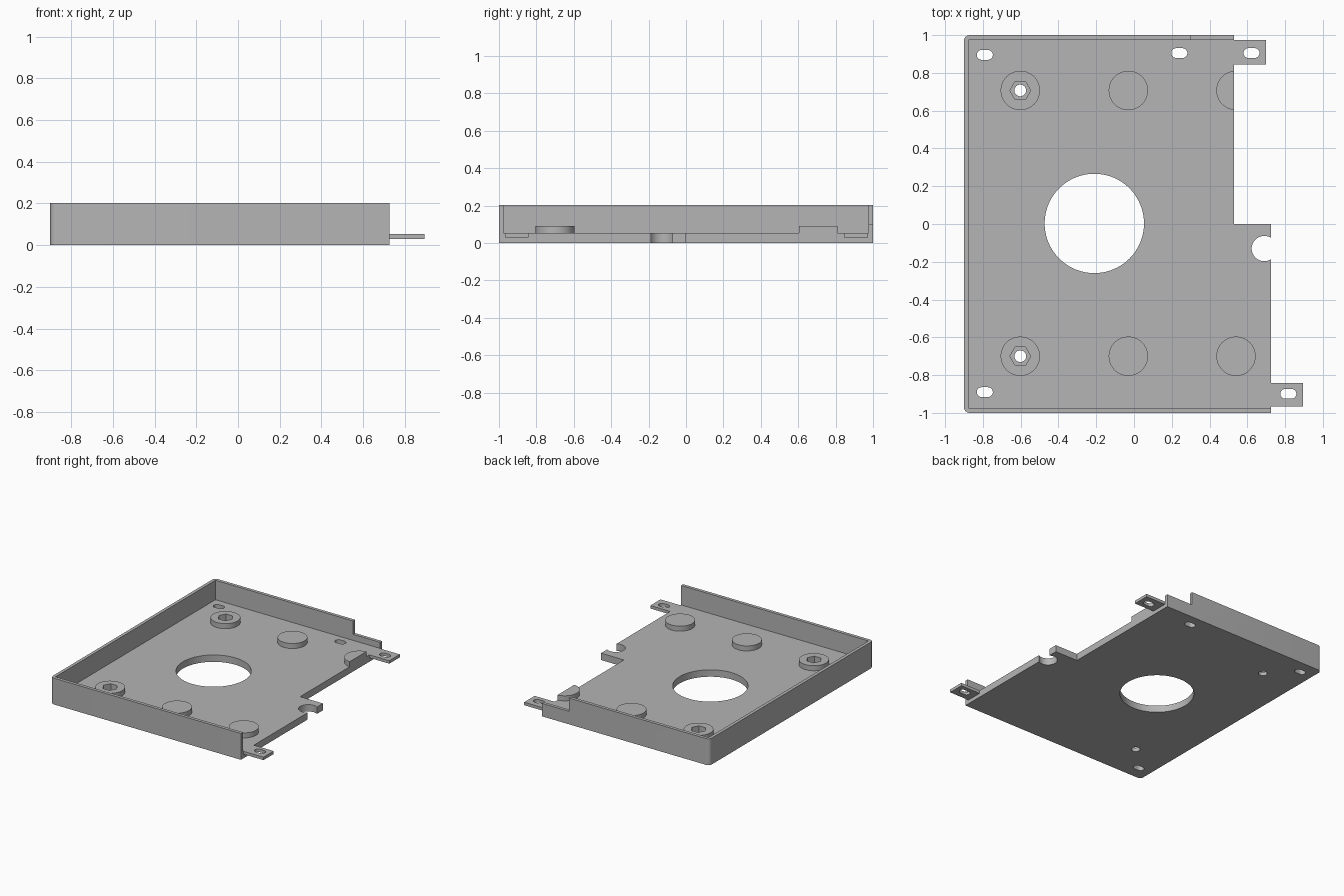
import bpy, bmesh, math

old = bpy.data.objects.get("Cube")
if old:
    bpy.data.objects.remove(old, do_unlink=True)

FLOOR, TOP, TAB_BASE, BOSS_TOP = 0.053, 0.203, 0.03, 0.092

grey = bpy.data.materials.new("light grey")
grey.use_nodes = True
colour = (0.46, 0.46, 0.46, 1)
grey.diffuse_color = colour
grey.node_tree.nodes["Principled BSDF"].inputs["Base Color"].default_value = colour


def prism(name, points, low, high):
    """Extrude a counter-clockwise outline from low to high."""
    bm = bmesh.new()
    face = bm.faces.new([bm.verts.new((x, y, low)) for x, y in points])
    result = bmesh.ops.extrude_face_region(bm, geom=[face])
    for item in result["geom"]:
        if isinstance(item, bmesh.types.BMVert):
            item.co.z = high
    bmesh.ops.recalc_face_normals(bm, faces=bm.faces)
    mesh = bpy.data.meshes.new(name)
    bm.to_mesh(mesh)
    bm.free()
    mesh.materials.append(grey)
    obj = bpy.data.objects.new(name, mesh)
    bpy.context.collection.objects.link(obj)
    return obj


def arc(x, y, r, start=0, end=360, n=64):
    full = end - start == 360
    angles = [math.radians(start + (end - start) * i / (n if full else n - 1)) for i in range(n)]
    return [(x + r * math.cos(a), y + r * math.sin(a)) for a in angles]


def rect(x0, x1, y0, y1):
    return [(x0, y0), (x1, y0), (x1, y1), (x0, y1)]


def slot(x, y, length=0.085, width=0.052):
    r = width / 2
    d = length / 2 - r
    return arc(x + d, y, r, -90, 90, 12) + arc(x - d, y, r, 90, 270, 12)


def cut(target, points, low=-0.1, high=0.5):
    """Remove an extruded outline from the target."""
    cutter = prism("cutter", points, low, high)
    cutter.hide_render = True
    mod = target.modifiers.new("cut", "BOOLEAN")
    mod.operation = "DIFFERENCE"
    mod.solver = "EXACT"
    mod.object = cutter
    bpy.context.view_layer.update()
    graph = bpy.context.evaluated_depsgraph_get()
    mesh = bpy.data.meshes.new_from_object(target.evaluated_get(graph))
    target.modifiers.clear()
    target.data = mesh
    bpy.data.objects.remove(cutter, do_unlink=True)


# Tray: rounded left corners, stepped right edge, hollowed from above
R = 0.03
outline = [(0.725, -1), (0.725, 0), (0.53, 0), (0.53, 1)]
outline += arc(-0.9 + R, 1 - R, R, 90, 180, 8) + arc(-0.9 + R, -1 + R, R, 180, 270, 8)
tray = prism("tray", outline, 0, TOP)
cut(tray, rect(-0.875, 1.2, -0.975, 0.975), FLOOR)
cut(tray, rect(0.3, 1.2, 0.9, 1.2), 0.1)

# Openings in the floor
cut(tray, arc(-0.21, 0.003, 0.263, n=96))
cut(tray, arc(0.69, -0.13, 0.067))
for x, y in [(-0.79, 0.895), (0.24, 0.905), (-0.79, -0.89)]:
    cut(tray, slot(x, y))

# Raised bosses, the left pair with nut pockets and screw holes
parts = [tray]
for side, y in (("back", 0.707), ("front", -0.7)):
    for place, x in (("left_end", -0.602), ("middle", -0.03), ("right_end", 0.54)):
        points = arc(x, y, 0.104)
        if side == "back" and place == "right_end":
            points = [p for p in points if p[0] < 0.53]
            points = [(0.53, y + 0.1035)] + points + [(0.53, y - 0.1035)]
        boss = prism(f"{side}_{place}_boss", points, FLOOR, BOSS_TOP)
        if place == "left_end":
            hexagon = arc(x, y, 0.055, n=6)
            cut(boss, hexagon)
            cut(tray, hexagon, TAB_BASE)
            cut(tray, arc(x, y, 0.031, n=32))
        parts.append(boss)

# Thin mounting tabs
for name, x, y0, y1 in (("back_tab", 0.53, 0.845, 0.973), ("front_tab", 0.725, -0.967, -0.843)):
    tab = prism(name, rect(x, x + 0.17, y0, y1), TAB_BASE, FLOOR)
    cut(tab, slot(x + 0.092, (y0 + y1) / 2 - (0.004 if y0 > 0 else -0.006)))
    parts.append(tab)

# Smooth the round walls and keep the edges sharp
bpy.ops.object.select_all(action="DESELECT")
for obj in parts:
    obj.select_set(True)
bpy.context.view_layer.objects.active = tray
bpy.ops.object.shade_smooth_by_angle(angle=math.radians(30))
